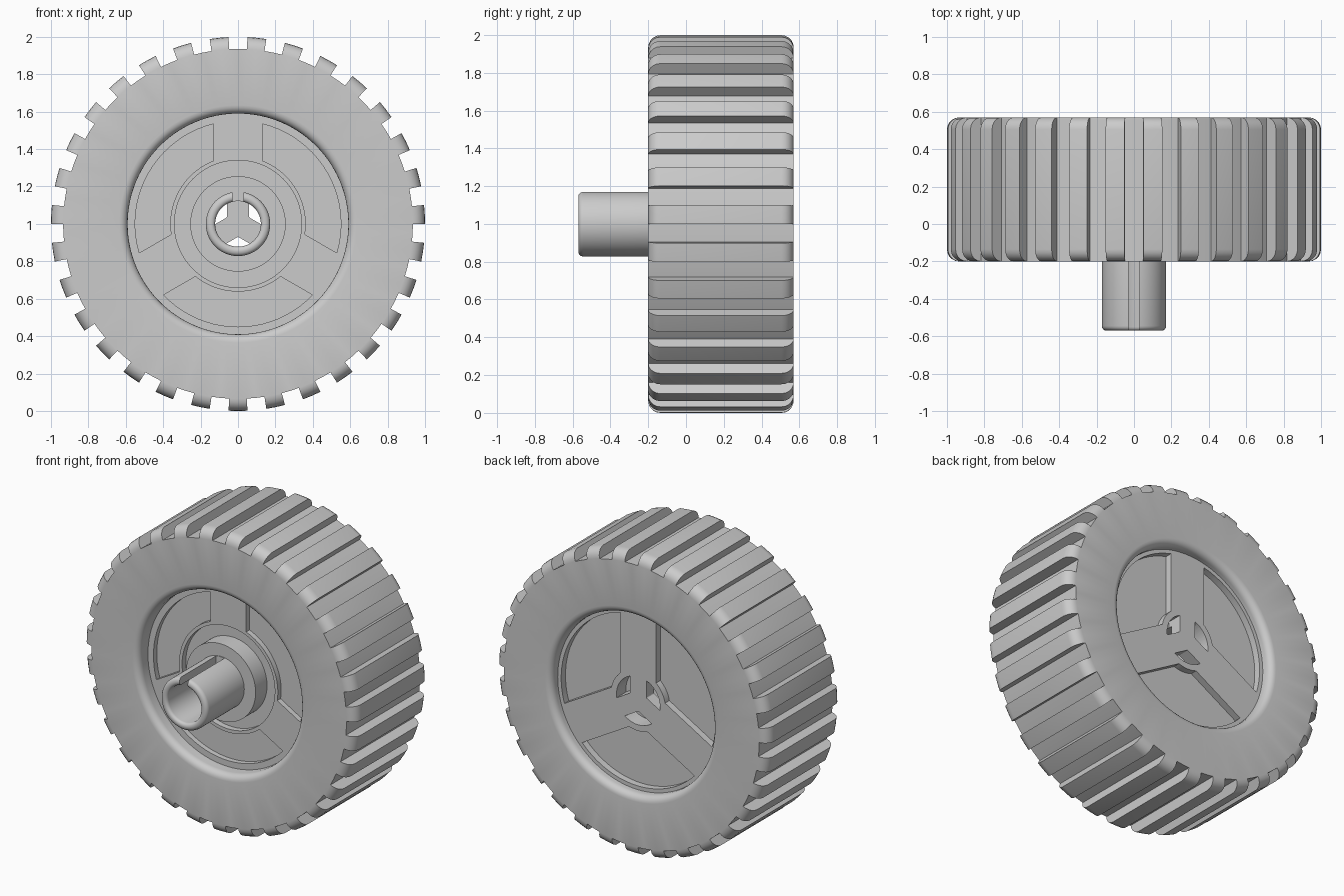
import bpy, bmesh
from math import sin, cos, asin, pi, radians

if "Cube" in bpy.data.objects:
    bpy.data.objects.remove(bpy.data.objects["Cube"])

CZ = 1.0          # axle height
TEETH = 31


def point(y, r, a):
    """Point on the wheel: a is measured from +x towards +z."""
    return (r * cos(a), y, CZ + r * sin(a))


def fillet(cy, cr, rad, a0, a1, n=5):
    return [(cy + rad * cos(radians(a0 + (a1 - a0) * i / n)),
             cr + rad * sin(radians(a0 + (a1 - a0) * i / n))) for i in range(n + 1)]


def finish(name, bm):
    bmesh.ops.remove_doubles(bm, verts=bm.verts, dist=1e-5)
    bmesh.ops.recalc_face_normals(bm, faces=bm.faces)
    me = bpy.data.meshes.new(name)
    bm.to_mesh(me)
    bm.free()
    ob = bpy.data.objects.new(name, me)
    bpy.context.collection.objects.link(ob)
    return ob


def smooth(ob):
    bpy.ops.object.select_all(action='DESELECT')
    ob.select_set(True)
    bpy.context.view_layer.objects.active = ob
    bpy.ops.object.shade_smooth_by_angle(angle=radians(30))


def lathe(name, columns):
    """columns: list of (angle, closed profile of (y, r)) round the axle."""
    bm = bmesh.new()
    rows = []
    for a, prof in columns:
        rows.append([bm.verts.new(point(y, r, a)) for y, r in prof])
    n = len(rows[0])
    for i, row in enumerate(rows):
        nxt = rows[(i + 1) % len(rows)]
        for j in range(n):
            k = (j + 1) % n
            bm.faces.new((row[j], row[k], nxt[k], nxt[j]))
    return finish(name, bm)


# Tyre: ribbed tread, rounded rib ends, rounded bore lips
F, B, GROOVE = -0.20, 0.57, 0.935
bore = fillet(B - 0.045, 0.635, 0.045, 0, -90) + fillet(F + 0.045, 0.635, 0.045, 270, 180)
tread = fillet(F + 0.065, GROOVE, 0.065, 180, 90) + fillet(B - 0.065, GROOVE, 0.065, 90, 0)
rib = bore + tread
gap = bore + [(y, GROOVE) for y, r in tread]
pitch = 2 * pi / TEETH
columns = []
for t in range(TEETH):
    start = -pi / 2 + (t - 0.25) * pitch
    for half, prof in ((0, rib), (0.5, gap)):
        for s in (0, 0.25, 0.5):
            columns.append((start + (half + s) * pitch, prof))
smooth(lathe("tyre", columns))

# Hub: solid of revolution with back plate, front face, collar and hollow axle stub
hub_profile = [(0.50, 0), (0.50, 0.605), (-0.10, 0.605), (-0.10, 0.34), (-0.06, 0.34),
               (-0.06, 0.255), (-0.18, 0.255), (-0.18, 0.172)]
hub_profile += fillet(-0.545, 0.147, 0.025, 90, 180, 4)[0:]
hub_profile += fillet(-0.55, 0.142, 0.02, 180, 270, 4)
hub_profile += [(0.42, 0.122), (0.42, 0)]
hub = lathe("hub", [(2 * pi * i / 96, hub_profile) for i in range(96)])


# Cutters: spoke pockets front and back, axle windows, axle slot
def prism(bm, outline, y0, y1):
    lo = [bm.verts.new((x, y0, z)) for x, z in outline]
    hi = [bm.verts.new((x, y1, z)) for x, z in outline]
    bm.faces.new(lo)
    bm.faces.new(hi[::-1])
    for i in range(len(lo)):
        k = (i + 1) % len(lo)
        bm.faces.new((lo[i], hi[i], hi[k], lo[k]))


def pocket(mid, w, r0, r1, n=20):
    """Outline between two spokes of half width w, from radius r0 to r1."""
    pts = []
    for r, sign in ((r0, 1), (r1, -1)):
        h = pi / 3 - asin(w / r)
        for i in range(n + 1):
            a = mid + sign * h * (1 - 2 * i / n)
            pts.append((r * cos(a), CZ + r * sin(a)))
    return pts


bm = bmesh.new()
for deg in (30, 150, 270):
    mid = radians(deg)
    prism(bm, pocket(mid, 0.13, 0.362, 0.55), -0.2, -0.065)
    prism(bm, pocket(mid, 0.13, 0.20, 0.565), 0.455, 0.6)
    prism(bm, pocket(mid, 0.06, 0.0705, 0.16, 10), 0.40, 0.6)
prism(bm, [(-0.03, 1.06), (0.03, 1.06), (0.03, 1.25), (-0.03, 1.25)], -0.65, -0.185)
cutter = finish("hub_cutter", bm)
cutter.hide_render = True

mod = hub.modifiers.new("cuts", 'BOOLEAN')
mod.operation = 'DIFFERENCE'
mod.solver = 'EXACT'
mod.object = cutter
bpy.context.view_layer.objects.active = hub
bpy.ops.object.modifier_apply(modifier="cuts")
bpy.data.objects.remove(cutter)
smooth(hub)
